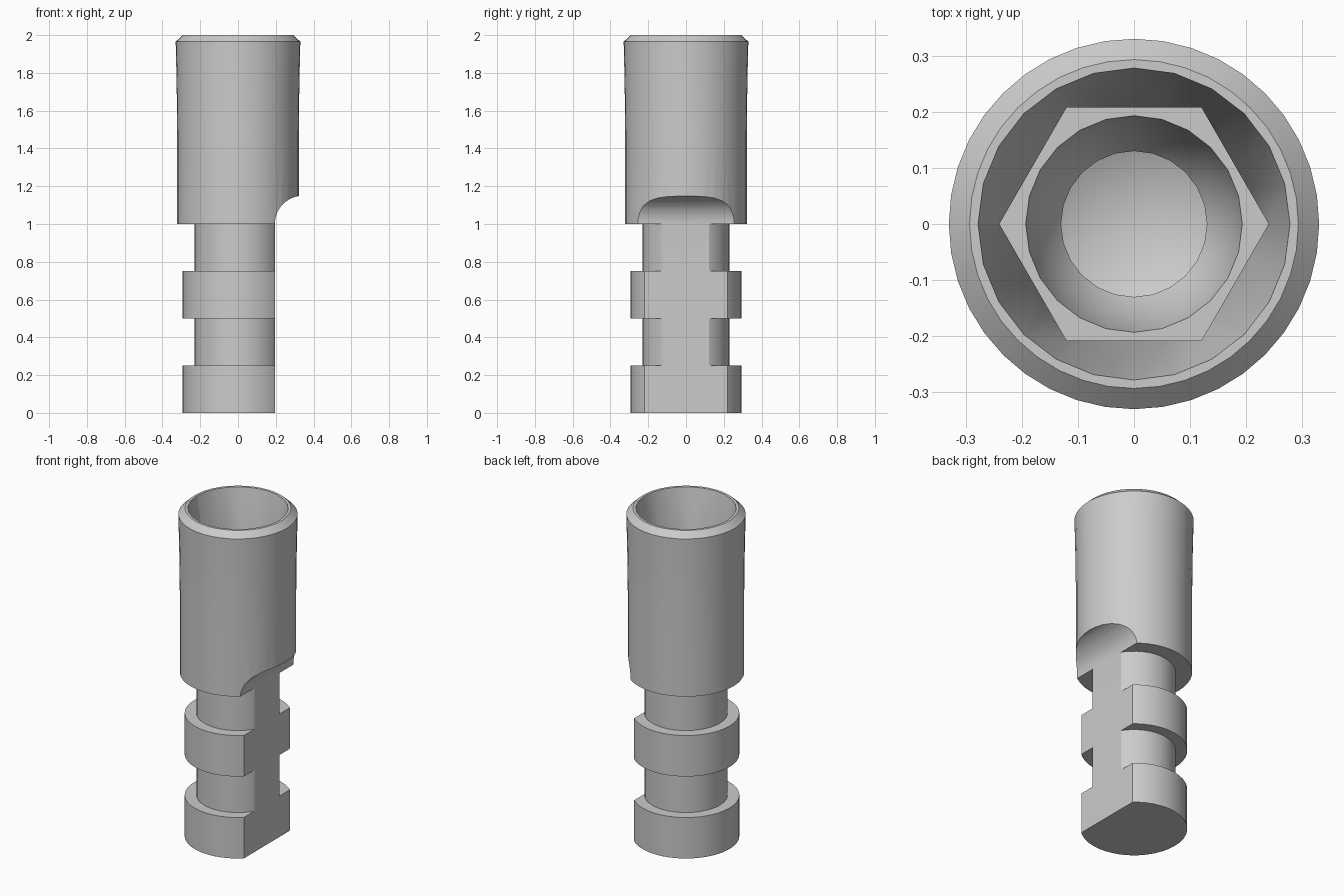
import bpy
import bmesh
import math

cube = bpy.data.objects.get("Cube")
if cube:
    bpy.data.objects.remove(cube, do_unlink=True)

steel = bpy.data.materials.new("grey_steel")
GREY = (0.6, 0.6, 0.6, 1.0)
steel.use_nodes = True
steel.diffuse_color = GREY
for node in steel.node_tree.nodes:
    if node.type == 'BSDF_PRINCIPLED':
        node.inputs["Base Color"].default_value = GREY


def finish(name, bm):
    """Turn a bmesh into a named object."""
    bmesh.ops.recalc_face_normals(bm, faces=bm.faces)
    mesh = bpy.data.meshes.new(name)
    bm.to_mesh(mesh)
    bm.free()
    mesh.materials.append(steel)
    obj = bpy.data.objects.new(name, mesh)
    bpy.context.collection.objects.link(obj)
    return obj


def lathe(name, profile, sides):
    """Closed solid of revolution from (radius, z) points, bottom to top."""
    bm = bmesh.new()
    rings = []
    for r, z in profile:
        count = 1 if r == 0 else sides
        rings.append([bm.verts.new((r * math.cos(math.tau * i / sides),
                                    r * math.sin(math.tau * i / sides), z))
                      for i in range(count)])
    for low, high in zip(rings, rings[1:]):
        for i in range(sides):
            j = (i + 1) % sides
            if len(low) == 1:
                bm.faces.new((low[0], high[j], high[i]))
            else:
                bm.faces.new((low[i], low[j], high[j], high[i]))
    for ring in (rings[0], rings[-1]):
        if len(ring) > 1:
            bm.faces.new(ring)
    return finish(name, bm)


def extrude_along_y(name, outline, half):
    """Prism from (x, z) points, reaching half a width to either side."""
    bm = bmesh.new()
    face = bm.faces.new([bm.verts.new((x, -half, z)) for x, z in outline])
    grown = bmesh.ops.extrude_face_region(bm, geom=[face])["geom"]
    verts = [v for v in grown if isinstance(v, bmesh.types.BMVert)]
    bmesh.ops.translate(bm, verts=verts, vec=(0, 2 * half, 0))
    return finish(name, bm)


def cut(target, cutter):
    """Subtract the cutter and remove it."""
    mod = target.modifiers.new("cut", 'BOOLEAN')
    mod.operation = 'DIFFERENCE'
    mod.solver = 'EXACT'
    mod.object = cutter
    bpy.context.view_layer.objects.active = target
    bpy.ops.object.modifier_apply(modifier=mod.name)
    bpy.data.objects.remove(cutter, do_unlink=True)


# Turned body: two collars, two necks, flared sleeve with a chamfered rim
COLLAR, NECK, SLEEVE = 0.295, 0.23, 0.322
body = lathe("grooved_body", [
    (COLLAR, 0), (COLLAR, 0.25), (NECK, 0.25), (NECK, 0.5),
    (COLLAR, 0.5), (COLLAR, 0.75), (NECK, 0.75), (NECK, 1.0),
    (SLEEVE, 1.0), (SLEEVE, 1.5), (0.325, 1.75), (0.33, 1.965), (0.293, 2.0),
], 40)

# Side flat that ends in a rounded scoop
FLAT, SCOOP = 0.195, 0.15
outline = [(0.6, -0.1), (FLAT, -0.1)]
for i in range(13):
    a = math.pi - math.pi / 2 * i / 12
    outline.append((FLAT + SCOOP + SCOOP * math.cos(a), 1 + SCOOP * math.sin(a)))
outline.append((0.6, 1 + SCOOP))
cut(body, extrude_along_y("flat_cutter", outline, 0.5))

# Tapered mouth, hexagonal socket and stepped bore
cut(body, lathe("mouth_cutter", [(0.206, 1.6), (0.296, 2.1)], 24))
cut(body, lathe("hex_cutter", [(0.24, 1.45), (0.24, 1.88)], 6))
cut(body, lathe("bore_cutter", [
    (0, 0.84), (0.13, 0.9), (0.13, 1.25), (0.165, 1.3),
    (0.193, 1.45), (0.193, 1.55)], 24))

# Smooth shading with crisp machined edges
bpy.ops.object.select_all(action='DESELECT')
body.select_set(True)
bpy.context.view_layer.objects.active = body
bpy.ops.object.shade_smooth_by_angle(angle=math.radians(30))
